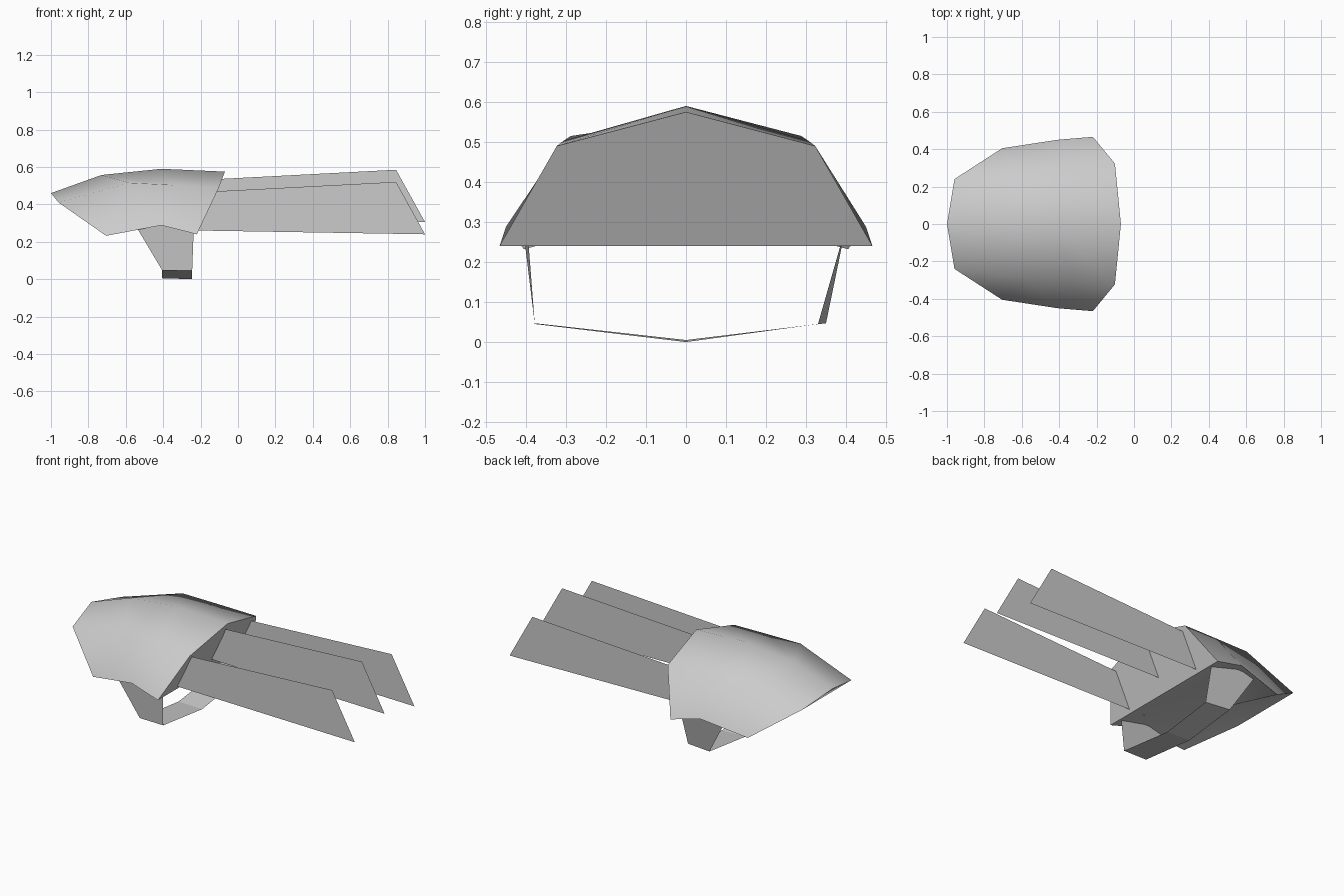
import bpy

cube = bpy.data.objects.get("Cube")
if cube:
    bpy.data.objects.remove(cube, do_unlink=True)

grey = bpy.data.materials.new("plain grey")
grey.use_nodes = True
COLOUR = (0.6, 0.6, 0.6, 1)
grey.diffuse_color = COLOUR
grey.node_tree.nodes["Principled BSDF"].inputs["Base Color"].default_value = COLOUR


def add_mesh(name, verts, faces, smooth_angle=None):
    mesh = bpy.data.meshes.new(name)
    mesh.from_pydata(verts, [], faces)
    mesh.materials.append(grey)
    obj = bpy.data.objects.new(name, mesh)
    bpy.context.collection.objects.link(obj)
    bpy.ops.object.select_all(action='DESELECT')
    obj.select_set(True)
    bpy.context.view_layer.objects.active = obj
    bpy.ops.object.mode_set(mode='EDIT')
    bpy.ops.mesh.select_all(action='SELECT')
    bpy.ops.mesh.normals_make_consistent(inside=False)
    bpy.ops.object.mode_set(mode='OBJECT')
    if smooth_angle:
        bpy.ops.object.shade_smooth_by_angle(angle=smooth_angle)
    return obj


# Guard shell: each rib is ridge, shoulder, lower edge on the +y side
ribs = [
    [(-0.73, 0, 0.557), (-0.58, 0.288, 0.515), (-0.705, 0.405, 0.232)],
    [(-0.41, 0, 0.590), (-0.34, 0.306, 0.503), (-0.41, 0.450, 0.288)],
    [(-0.07, 0, 0.575), (-0.102, 0.323, 0.490), (-0.22, 0.466, 0.240)],
]
verts = [(-1, 0, 0.46), (-0.96, 0.24, 0.41), (-0.96, -0.24, 0.41)]
for ridge, shoulder, edge in ribs:
    mirrored = [(x, -y, z) for x, y, z in (shoulder, edge)]
    verts += [edge, shoulder, ridge] + mirrored      # five points, side to side
arch = len(verts)
verts.append((-0.705, 0, 0.34))                       # hollow of the underside

b, c, d = (3 + 5 * i for i in range(3))
faces = [(0, 1, 2),                                   # blunt tip
         (1, b, b + 1), (0, 1, b + 1, b + 2),         # nose panels
         (0, b + 2, b + 3, 2), (2, b + 3, b + 4)]
for p, q in ((b, c), (c, d)):                         # top and side panels
    faces += [(p + i, p + i + 1, q + i + 1, q + i) for i in range(4)]
faces += [(1, 2, arch), (1, arch, b), (2, b + 4, arch),   # underside
          (b, arch, c), (arch, b + 4, c + 4), (arch, c + 4, c),
          (c, c + 4, d + 4, d)]
faces.append(tuple(range(d, d + 5)))                  # slanted end plate
add_mesh("guard_shell", verts, faces, 1.0)

# Three flat blades, the middle one set higher
for name, y, lift in (("right_blade", -0.29, 0), ("middle_blade", 0, 0.065),
                      ("left_blade", 0.29, 0)):
    outline = [(-0.32, 0.262), (1.0, 0.24), (0.845, 0.52), (-0.15, 0.468)]
    add_mesh(name, [(x, y, z + lift) for x, z in outline], [(0, 1, 2, 3)])

# Thin hand strap: nose-side and blade-side edges, ends sunk into the shell
nose_side = [(-0.55, -0.408, 0.29), (-0.405, -0.378, 0.047), (-0.405, 0, 0.005),
             (-0.405, 0.35, 0.047), (-0.55, 0.40, 0.29)]
blade_side = [(-0.236, -0.397, 0.29), (-0.245, -0.378, 0.045), (-0.245, 0, 0),
              (-0.245, 0.33, 0.045), (-0.236, 0.40, 0.29)]
add_mesh("hand_strap", nose_side + blade_side,
         [(i, i + 1, i + 6, i + 5) for i in range(4)])
